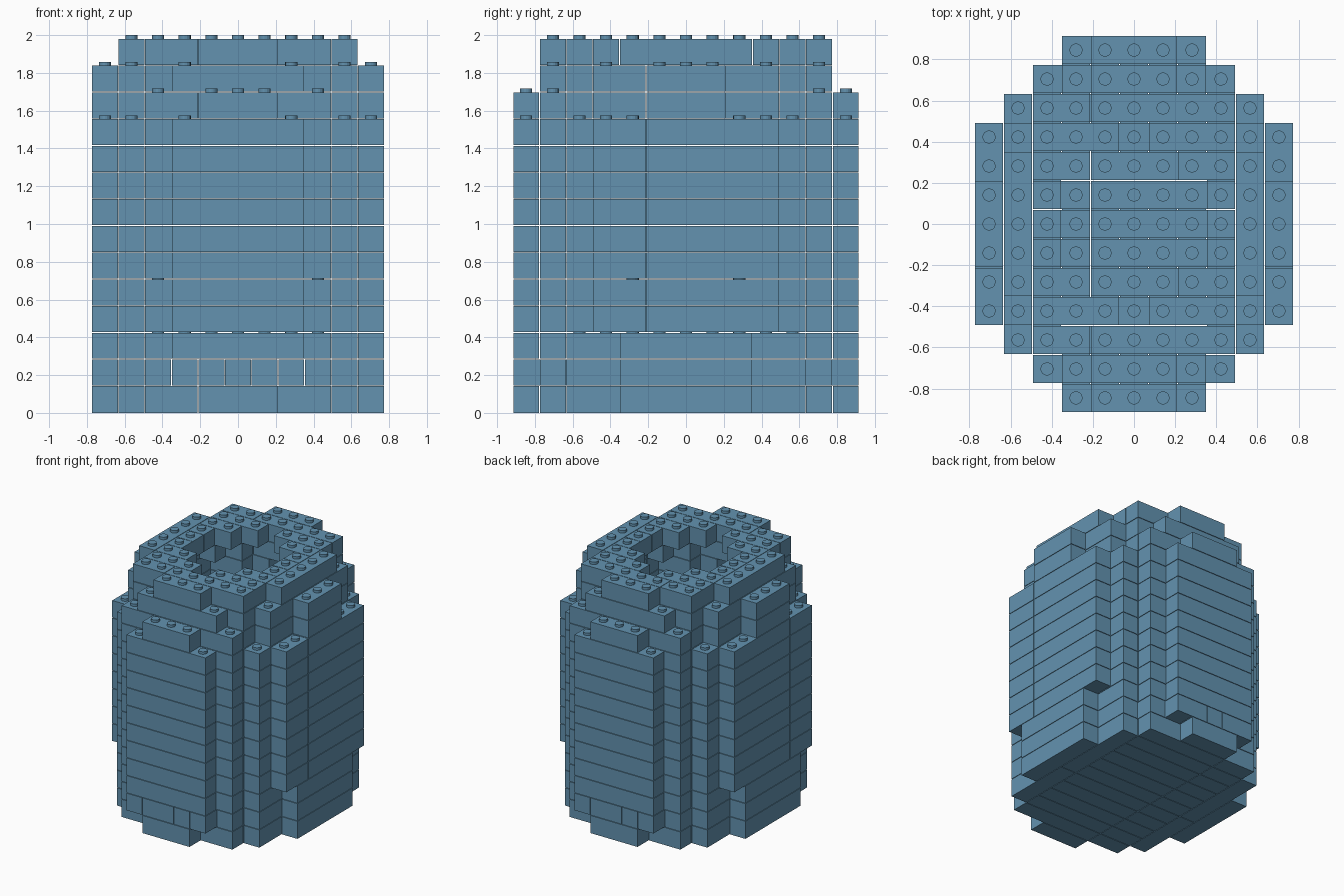
import bpy, bmesh
from mathutils import Matrix, Vector

P = 0.141            # cell size in plan
H = 0.1414           # layer height
GAP = 0.004          # seam between bricks
STUD_R, STUD_H = 0.032, 0.02
MAX_RUN = 5          # longest brick, in cells

if "Cube" in bpy.data.objects:
    bpy.data.objects.remove(bpy.data.objects["Cube"], do_unlink=True)

blue = bpy.data.materials.new("slate_blue")
blue.use_nodes = True
colour = (0.125, 0.29, 0.435, 1)
blue.diffuse_color = colour
blue.node_tree.nodes["Principled BSDF"].inputs["Base Color"].default_value = colour

# Half-widths in cells for each distance from the middle row; -1 means none
FOOT = (5, 5, 5, 4, 4, 3, 1)
BASE = (5, 5, 5, 4, 4, 3, 2)
BODY = (5, 5, 5, 5, 4, 3, 2)
SHOULDER = (5, 5, 4, 4, 3, 3, 1)
NECK = (5, 5, 4, 4, 3, 2, -1)
RIM = (4, 4, 4, 3, 3, 1, -1)
SOLID = (-1,) * 7
LOW_HOLE = (3, 3, 2, 2, 1, -1, -1)
BODY_HOLE = (3, 3, 3, 2, 1, -1, -1)
SHOULDER_HOLE = (3, 3, 3, 1, 0, -1, -1)
NECK_HOLE = (3, 3, 2, 1, -1, -1, -1)
RIM_HOLE = (2, 2, 1, 0, -1, -1, -1)

layers = ([("foot", FOOT, SOLID)] + [("base", BASE, SOLID)] * 2
          + [("lower_wall", BODY, LOW_HOLE)] * 2
          + [("wall", BODY, BODY_HOLE)] * 6
          + [("shoulder", SHOULDER, SHOULDER_HOLE),
             ("neck", NECK, NECK_HOLE), ("rim", RIM, RIM_HOLE)])


def cells(outer, hole):
    return {(i, j) for j in range(-6, 7) for i in range(-5, 6)
            if hole[abs(j)] < abs(i) <= outer[abs(j)]}


def runs(group, axis):
    """Join neighbouring cells along an axis into bricks of limited length."""
    left = set(group)
    step = (1, 0) if axis == 0 else (0, 1)
    while left:
        start = min(left, key=lambda c: (c[1 - axis], c[axis]))
        line = [start]
        while (nxt := (line[-1][0] + step[0], line[-1][1] + step[1])) in left:
            line.append(nxt)
        left -= set(line)
        cut = len(line) % MAX_RUN
        if cut:
            yield line[:cut]
        for n in range(cut, len(line), MAX_RUN):
            yield line[n:n + MAX_RUN]


def add_brick(bm, line, z0, z1):
    (ax, ay), (bx, by) = line[0], line[-1]
    size = Vector(((bx - ax + 1) * P - GAP, (by - ay + 1) * P - GAP, z1 - z0))
    centre = Vector(((ax + bx) * P / 2, (ay + by) * P / 2, (z0 + z1) / 2))
    bmesh.ops.create_cube(bm, size=1,
                          matrix=Matrix.Translation(centre) @ Matrix.Diagonal(size.to_4d()))


def add_stud(bm, cell, z):
    bmesh.ops.create_cone(bm, cap_ends=True, segments=16, radius1=STUD_R,
                          radius2=STUD_R, depth=STUD_H,
                          matrix=Matrix.Translation((cell[0] * P, cell[1] * P, z + STUD_H / 2)))


plans = [cells(outer, hole) for _, outer, hole in layers] + [set()]

for k, (name, outer, hole) in enumerate(layers):
    bm = bmesh.new()
    z0, z1 = k * H + (GAP if k else 0), (k + 1) * H
    plan = plans[k]
    # Side columns run front to back, the rest runs across; floor layers cross
    sides = {c for c in plan if abs(c[0]) >= 4}
    middle = plan - sides
    for line in runs(sides, 1):
        add_brick(bm, line, z0, z1)
    for line in runs(middle, 1 if k == 1 else 0):
        add_brick(bm, line, z0, z1)
    # Studs only where nothing sits on top
    for cell in sorted(plan - plans[k + 1]):
        add_stud(bm, cell, z1)
    mesh = bpy.data.meshes.new(f"{name}_bricks")
    bm.to_mesh(mesh)
    bm.free()
    mesh.materials.append(blue)
    obj = bpy.data.objects.new(f"{name}_bricks_{k + 1}", mesh)
    bpy.context.collection.objects.link(obj)
